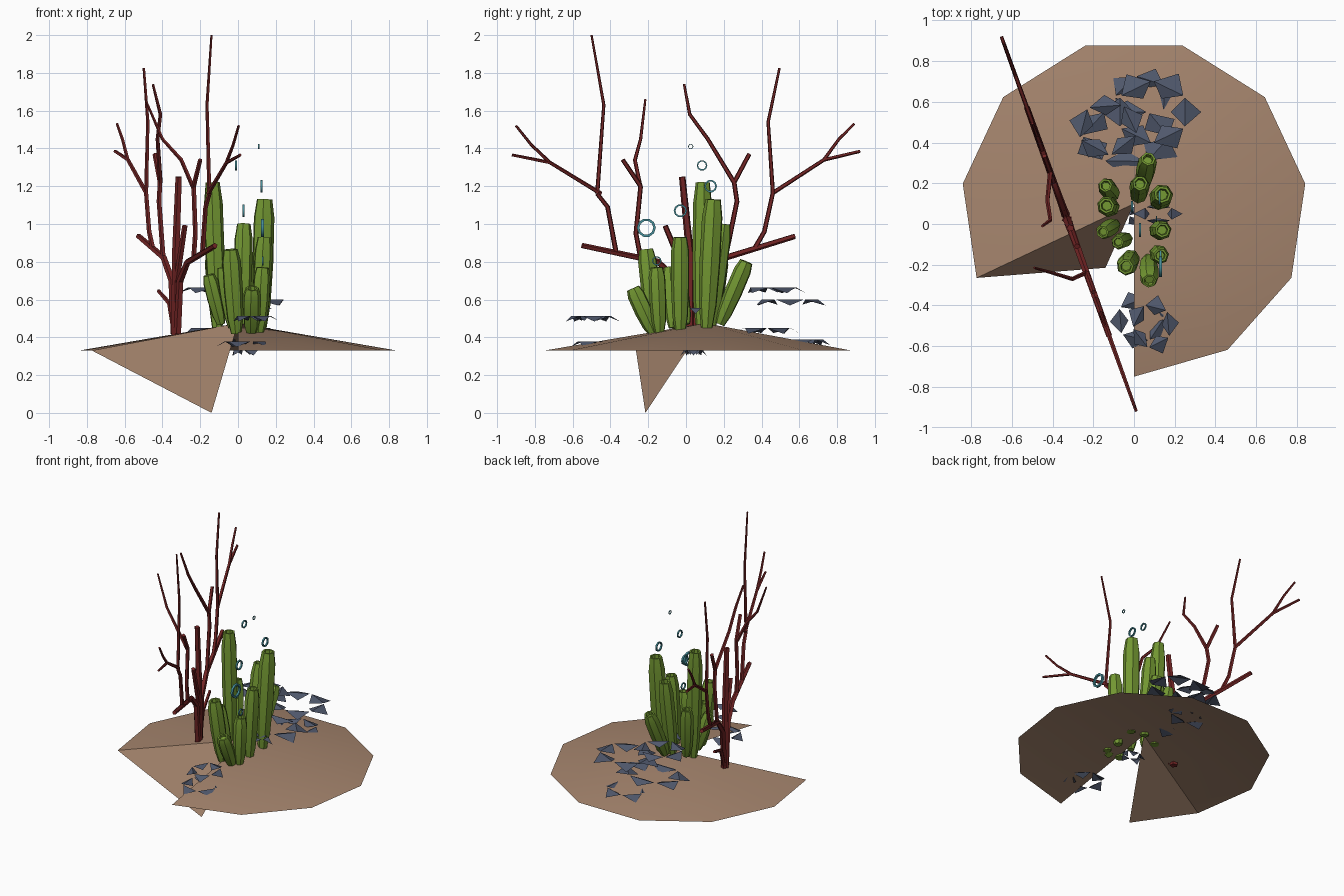
import bpy, bmesh, math, random
from mathutils import Vector

random.seed(4)


def material(name, rgb):
    m = bpy.data.materials.new(name)
    m.diffuse_color = (*rgb, 1)
    return m


SAND = material("sand_brown", (0.38, 0.235, 0.155))
GREEN = material("sponge_green", (0.17, 0.31, 0.032))
RED = material("coral_red", (0.17, 0.018, 0.018))
SLATE = material("slate_blue", (0.08, 0.098, 0.15))
TEAL = material("bubble_teal", (0.06, 0.27, 0.32))


def finish(name, bm, mat, smooth=None):
    me = bpy.data.meshes.new(name)
    bm.to_mesh(me)
    bm.free()
    me.materials.append(mat)
    ob = bpy.data.objects.new(name, me)
    bpy.context.collection.objects.link(ob)
    if smooth:
        bpy.ops.object.select_all(action='DESELECT')
        ob.select_set(True)
        bpy.context.view_layer.objects.active = ob
        bpy.ops.object.shade_smooth_by_angle(angle=math.radians(smooth))
    return ob


def sweep(bm, pts, radii, sides, dirs=None):
    """Skin rings of the given radii along a path and cap both ends."""
    pts = [Vector(p) for p in pts]
    rings = []
    for i, (p, r) in enumerate(zip(pts, radii)):
        d = dirs or (pts[min(i + 1, len(pts) - 1)] - pts[max(i - 1, 0)])
        d = d.normalized()
        u = d.cross(Vector((0.94, 0.34, 0))).normalized()
        v = d.cross(u)
        rings.append([bm.verts.new(p + r * (math.cos(a) * u + math.sin(a) * v))
                      for a in (math.tau * k / sides for k in range(sides))])
    for a, b in zip(rings, rings[1:]):
        for k in range(sides):
            n = (k + 1) % sides
            bm.faces.new((a[k], a[n], b[n], b[k]))
    bm.faces.new(rings[0][::-1])
    bm.faces.new(rings[-1])


# Sea floor: shallow eleven-sided fan, one corner dropped and one wedge open
bm = bmesh.new()
apex = bm.verts.new((0, 0.1, 0.475))
rim = []
for i in range(10):
    a = math.radians(-90) + math.tau * i / 11
    rim.append(bm.verts.new((0.85 * math.cos(a), 0.08 + 0.83 * math.sin(a), 0.33)))
rim.append(bm.verts.new((-0.14, -0.215, 0.0)))
for a, b in zip(rim, rim[1:]):
    bm.faces.new((apex, a, b))
finish("sea_floor", bm, SAND, 30)


# Branching coral: lies mostly in one vertical plane
def on_plane(y, z):
    return (-0.32 - 0.36 * y, y, z)


bm = bmesh.new()
flat_branches = [  # base radius, tip radius, (y, z) path
    (0.026, 0.018, [(0.02, 0.40), (0.02, 0.85), (-0.02, 1.25)]),
    (0.022, 0.015, [(0.0, 0.42), (-0.04, 0.7), (-0.15, 0.8), (-0.55, 0.885)]),
    (0.022, 0.015, [(0.04, 0.42), (0.08, 0.7), (0.2, 0.82), (0.575, 0.935)]),
    (0.018, 0.015, [(0.02, 0.68), (-0.11, 0.99)]),
    (0.015, 0.010, [(0.04, 0.42), (0.12, 0.58), (0.28, 0.645)]),
    (0.014, 0.012, [(-0.37, 0.85), (-0.415, 1.09), (-0.47, 1.16)]),
    (0.012, 0.006, [(-0.47, 1.16), (-0.435, 1.63), (-0.5, 2.0)]),
    (0.012, 0.008, [(-0.45, 1.16), (-0.72, 1.325), (-0.92, 1.365)]),
    (0.010, 0.007, [(-0.72, 1.325), (-0.82, 1.42), (-0.9, 1.52)]),
    (0.014, 0.012, [(0.36, 0.865), (0.415, 0.96), (0.46, 1.165)]),
    (0.012, 0.007, [(0.46, 1.165), (0.435, 1.54), (0.495, 1.825)]),
    (0.012, 0.009, [(0.46, 1.165), (0.73, 1.34), (0.92, 1.385)]),
    (0.010, 0.007, [(0.73, 1.34), (0.81, 1.45), (0.89, 1.53)]),
    (0.014, 0.013, [(-0.24, 0.82), (-0.265, 0.95), (-0.24, 1.2)]),
    (0.013, 0.012, [(-0.24, 1.2), (-0.335, 1.34)]),
    (0.014, 0.013, [(0.21, 0.83), (0.27, 1.12), (0.255, 1.22)]),
    (0.013, 0.012, [(0.255, 1.22), (0.335, 1.37)]),
]
for r0, r1, path in flat_branches:
    n = len(path) - 1
    sweep(bm, [on_plane(*p) for p in path],
          [r0 + (r1 - r0) * i / n for i in range(n + 1)], 5)
# two twigs that bend out of the plane
sweep(bm, [(-0.235, -0.24, 1.19), (-0.3, -0.27, 1.34), (-0.4, -0.24, 1.45), (-0.49, -0.215, 1.66)],
      [0.012, 0.011, 0.009, 0.006], 5)
sweep(bm, [(-0.41, 0.255, 1.22), (-0.425, 0.115, 1.45), (-0.41, 0.02, 1.58), (-0.45, -0.01, 1.74)],
      [0.013, 0.011, 0.010, 0.007], 5)
finish("branch_coral", bm, RED, 40)

# Tube sponges: bulging tubes with a hollow mouth (base, top, radius)
tubes = [
    ((-0.11, 0.08, 0.45), (-0.135, 0.09, 1.22), 0.052),
    ((0.12, 0.11, 0.45), (0.14, 0.145, 1.13), 0.057),
    ((0.02, 0.13, 0.45), (0.03, 0.20, 1.0), 0.050),
    ((0.11, -0.03, 0.42), (0.14, -0.03, 0.93), 0.050),
    ((-0.01, -0.16, 0.42), (-0.04, -0.21, 0.865), 0.052),
    ((0.04, 0.18, 0.47), (0.07, 0.32, 0.80), 0.048),
    ((0.11, -0.14, 0.42), (0.13, -0.155, 0.77), 0.046),
    ((0.07, -0.17, 0.42), (0.075, -0.28, 0.66), 0.048),
    ((-0.09, 0.0, 0.47), (-0.155, -0.04, 0.73), 0.042),
    ((-0.03, -0.07, 0.45), (-0.08, -0.09, 0.77), 0.040),
    ((-0.10, 0.14, 0.48), (-0.14, 0.19, 0.84), 0.045),
]
profile = [(0, 0.55), (0.18, 0.85), (0.5, 1.0), (0.86, 0.98), (0.95, 0.82),
           (1.0, 0.74), (1.0, 0.52), (0.93, 0.45)]
for base, top, r in tubes:
    a, b = Vector(base), Vector(top)
    bm = bmesh.new()
    sweep(bm, [a.lerp(b, t) for t, _ in profile], [r * s for _, s in profile], 7, b - a)
    finish("tube_sponge", bm, GREEN, 35)


# Slate shards: rosettes of thin creased diamond leaves
def rosette(name, cx, cy, z, rx, ry, count, phase):
    bm = bmesh.new()
    for i in range(count):
        a = phase + math.tau * i / count

        def corner(f, da, dz):
            return bm.verts.new((cx + rx * f * math.cos(a + da),
                                 cy + ry * f * math.sin(a + da), z + dz))
        half = 0.92 * math.pi / count
        tip = random.uniform(0.9, 1.05)
        inner, left = corner(0.36, 0, -0.012), corner(0.72, -half, 0.014)
        outer, right = corner(tip, 0, -0.016), corner(0.72, half, 0.014)
        bm.faces.new((inner, left, right))
        bm.faces.new((left, outer, right))
    finish(name, bm, SLATE)


for layer in [
    (-0.13, 0.47, 0.65, 0.20, 0.18, 5, 0.4),
    (0.09, 0.55, 0.585, 0.25, 0.21, 6, 0.0),
    (-0.04, 0.43, 0.435, 0.29, 0.19, 6, 0.5),
    (0.04, 0.62, 0.375, 0.18, 0.15, 5, 1.2),
    (0.09, -0.50, 0.50, 0.13, 0.15, 5, 0.1),
    (0.03, -0.47, 0.365, 0.16, 0.15, 5, 0.7),
    (0.05, 0.04, 0.32, 0.10, 0.07, 5, 0.0),
    (0.12, 0.05, 0.54, 0.12, 0.06, 4, 0.0),
]:
    rosette("slate_shards", *layer)

# Bubbles: thin upright rings facing sideways (x, y, z, radius)
for x, y, z, r in [(0.13, -0.21, 0.98, 0.05), (0.03, -0.03, 1.07, 0.035),
                   (0.125, 0.13, 1.20, 0.034), (-0.01, 0.085, 1.31, 0.028),
                   (0.11, 0.025, 1.41, 0.014), (0.13, -0.155, 0.805, 0.025)]:
    bm = bmesh.new()
    loops = []
    for dx, f in ((-1, 1), (1, 1), (1, 0.74), (-1, 0.74)):
        loops.append([bm.verts.new((x + dx * 0.13 * r + dx * 0.001, y + r * f * math.cos(a), z + r * f * math.sin(a)))
                      for a in (math.tau * k / 10 for k in range(10))])
    for j in range(4):
        p, q = loops[j], loops[(j + 1) % 4]
        for k in range(10):
            n = (k + 1) % 10
            bm.faces.new((p[k], p[n], q[n], q[k]))
    bmesh.ops.recalc_face_normals(bm, faces=bm.faces)
    finish("bubble_ring", bm, TEAL, 40)
